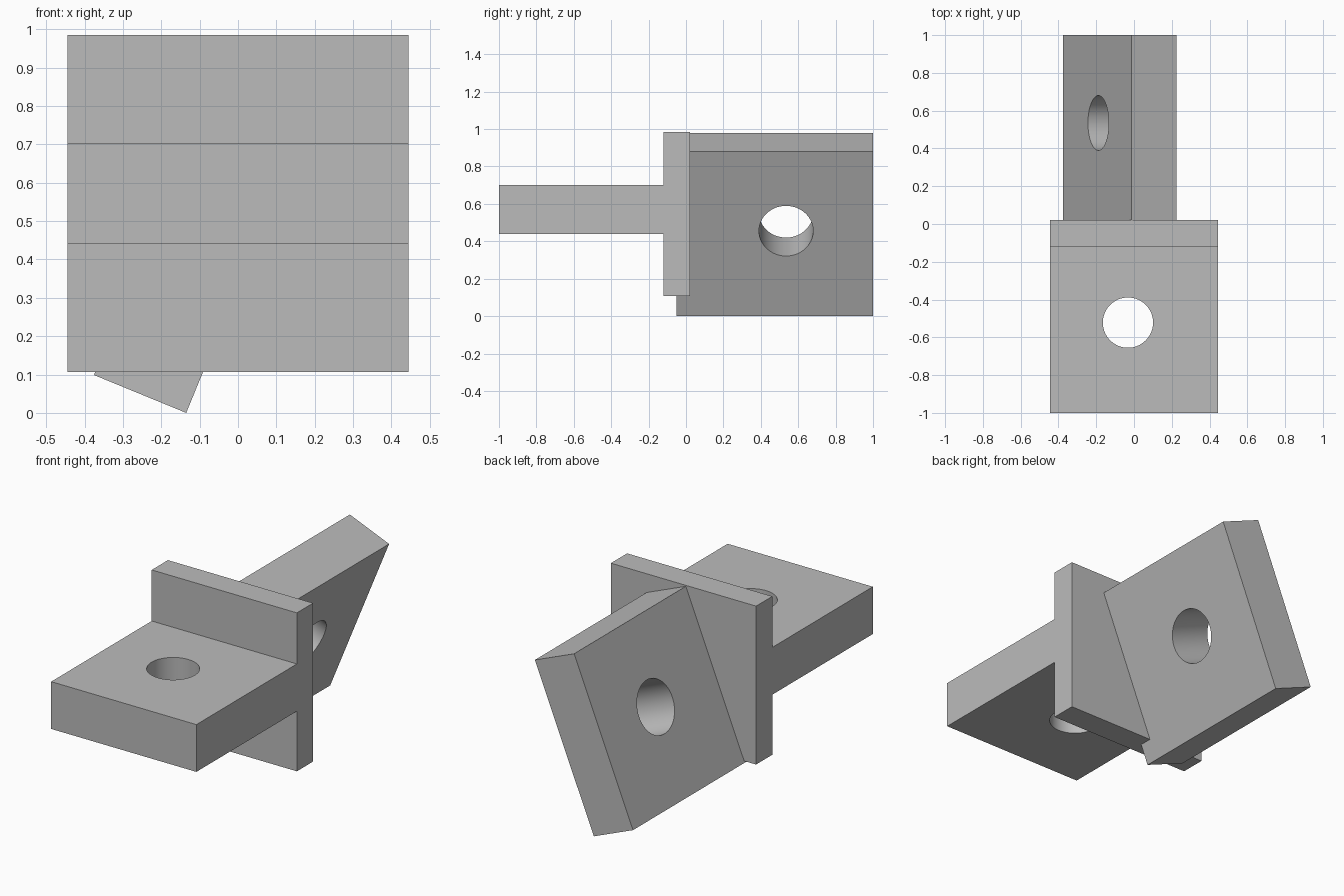
import bpy
import bmesh
from math import radians
from mathutils import Matrix, Vector

cube = bpy.data.objects.get("Cube")
if cube:
    bpy.data.objects.remove(cube, do_unlink=True)

grey = bpy.data.materials.new("plain_grey")
grey.use_nodes = True
colour = (0.5, 0.5, 0.5, 1)
grey.diffuse_color = colour
grey.node_tree.nodes["Principled BSDF"].inputs["Base Color"].default_value = colour


def prism(name, points, depth):
    """Extrude a closed outline of 3D points along the depth vector."""
    bm = bmesh.new()
    face = bm.faces.new([bm.verts.new(p) for p in points])
    ext = bmesh.ops.extrude_face_region(bm, geom=[face])["geom"]
    verts = [v for v in ext if isinstance(v, bmesh.types.BMVert)]
    bmesh.ops.translate(bm, verts=verts, vec=depth)
    bmesh.ops.recalc_face_normals(bm, faces=bm.faces)
    mesh = bpy.data.meshes.new(name)
    bm.to_mesh(mesh)
    bm.free()
    mesh.materials.append(grey)
    obj = bpy.data.objects.new(name, mesh)
    bpy.context.collection.objects.link(obj)
    return obj


def drill(obj, centre, radius, rotation):
    """Cut a round through hole, then smooth its wall."""
    bpy.ops.mesh.primitive_cylinder_add(vertices=64, radius=radius, depth=0.6)
    cutter = bpy.context.object
    cutter.name = "hole_cutter"
    cutter.hide_render = True
    cutter.data.materials.append(grey)
    cutter.matrix_world = Matrix.Translation(centre) @ rotation
    mod = obj.modifiers.new("hole", 'BOOLEAN')
    mod.operation = 'DIFFERENCE'
    mod.solver = 'EXACT'
    mod.object = cutter
    bpy.ops.object.select_all(action='DESELECT')
    obj.select_set(True)
    bpy.context.view_layer.objects.active = obj
    bpy.ops.object.modifier_apply(modifier=mod.name)
    bpy.data.objects.remove(cutter, do_unlink=True)
    bpy.ops.object.shade_smooth_by_angle(angle=radians(30))


# Front tongue and upright flange: one T-shaped side profile extruded across x
half = 0.445
front, step, back = -1.0, -0.12, 0.022
low, high, under, over = 0.107, 0.985, 0.44, 0.702
profile = [(front, under), (step, under), (step, low), (back, low),
           (back, high), (step, high), (step, over), (front, over)]
tongue = prism("tongue_and_flange", [(-half, y, z) for y, z in profile],
               Vector((2 * half, 0, 0)))
drill(tongue, Vector((-0.032, -0.522, 0.57)), 0.133, Matrix.Identity(4))

# Rear plate: a slab leaning about the y axis, its end buried in the flange
tilt = Matrix.Rotation(radians(22.3), 4, 'Y')
corner = Vector((-0.135, -0.05, 0))
across = tilt @ Vector((-0.26, 0, 0))
up = tilt @ Vector((0, 0, 0.952))
plate = prism("rear_plate", [corner, corner + across, corner + across + up, corner + up],
              Vector((0, 1.05, 0)))
hole_centre = corner + across / 2 + up * 0.517 + Vector((0, 0.585, 0))
drill(plate, hole_centre, 0.145, tilt @ Matrix.Rotation(radians(90), 4, 'Y'))
